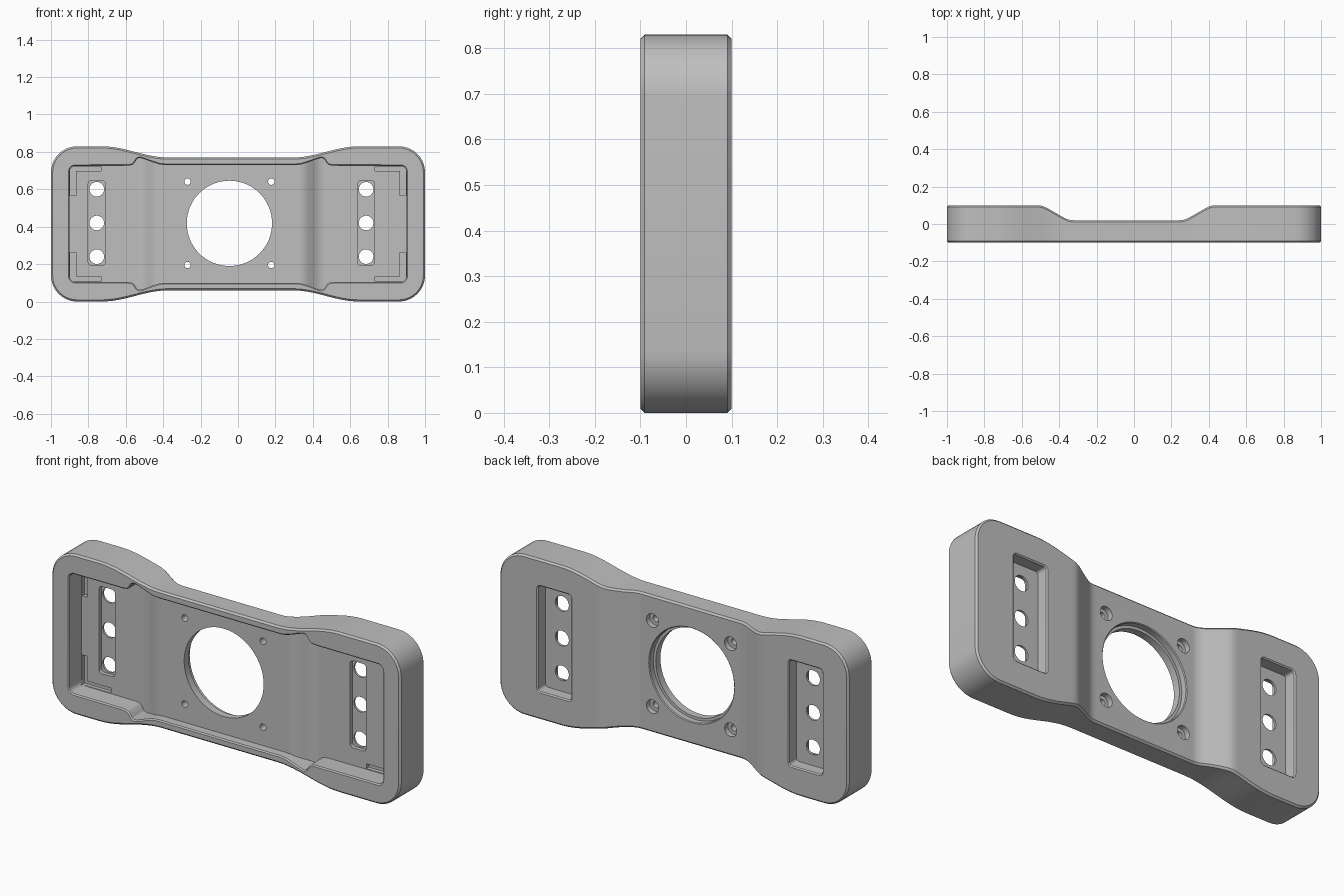
import bpy, bmesh, math

if "Cube" in bpy.data.objects:
    bpy.data.objects.remove(bpy.data.objects["Cube"])

ZC = 0.415      # mid height
MID = -0.04     # symmetry line of the waist


def arc(cx, cz, r, a0, a1, n=10):
    return [(cx + r * math.cos(math.radians(a0 + (a1 - a0) * i / n)),
             cz + r * math.sin(math.radians(a0 + (a1 - a0) * i / n))) for i in range(n + 1)]


def rrect(w, h, r):
    """Upper half of a rounded rectangle, left to right."""
    if r < 1e-4:
        return [(-w, h), (w, h)]
    return arc(-w + r, h - r, r, 180, 90, 6) + arc(w - r, h - r, r, 90, 0, 6)


def circle(r):
    return arc(0, 0, r, 180, 0, 32)


def offset(half, d):
    """Move the half outline outward by d with mitred corners."""
    pts = [(half[0][0], -half[0][1])] + half + [(half[-1][0], -half[-1][1])]
    out = []
    for a, b, c in zip(pts, pts[1:], pts[2:]):
        n = []
        for p, q in ((a, b), (b, c)):
            l = math.hypot(q[0] - p[0], q[1] - p[1])
            n.append((-(q[1] - p[1]) / l, (q[0] - p[0]) / l))
        k = d / max(0.4, 1 + n[0][0] * n[1][0] + n[0][1] * n[1][1])
        out.append((b[0] + k * (n[0][0] + n[1][0]), b[1] + k * (n[0][1] + n[1][1])))
    return out


def refine(half, xs):
    """Add points on the half outline at the given x positions."""
    out = [half[0]]
    for p, q in zip(half, half[1:]):
        for x in sorted(xs):
            if p[0] + 0.003 < x < q[0] - 0.003:
                t = (x - p[0]) / (q[0] - p[0])
                out.append((x, p[1] + t * (q[1] - p[1])))
        out.append(q)
    return out


def ramp(x0, x1, low, high):
    """Depth that is low in the waist and high in the wings, softly rounded."""
    def f(x):
        s = 0
        for k in range(-4, 5):
            d = abs(x + k * 0.006 - MID) - (x0 - MID)
            s += min(1, max(0, d / (x1 - x0)))
        return low + (high - low) * s / 9
    return f


def loft(name, rings, cx=0.0, cz=ZC):
    """Solid from (half outline, y or y function) rings, capped by strips."""
    bm = bmesh.new()
    loops = []
    for half, y in rings:
        fy = y if callable(y) else (lambda x, y=y: y)
        loops.append([bm.verts.new((cx + x, fy(cx + x), cz + h)) for x, h in half] +
                     [bm.verts.new((cx + x, fy(cx + x), cz - h)) for x, h in reversed(half)])
    n = len(loops[0])
    for a, b in zip(loops, loops[1:]):
        for i in range(n):
            j = (i + 1) % n
            bm.faces.new((a[i], a[j], b[j], b[i]))
    for l in (loops[0], loops[-1]):
        for i in range(n // 2 - 1):
            bm.faces.new((l[i], l[i + 1], l[n - 2 - i], l[n - 1 - i]))
    bmesh.ops.remove_doubles(bm, verts=bm.verts, dist=1e-5)
    bmesh.ops.recalc_face_normals(bm, faces=bm.faces)
    me = bpy.data.meshes.new(name)
    bm.to_mesh(me)
    bm.free()
    ob = bpy.data.objects.new(name, me)
    bpy.context.collection.objects.link(ob)
    return ob


def cut(cutter):
    cutter.hide_render = True
    m = body.modifiers.new("cut", 'BOOLEAN')
    m.operation, m.solver, m.object = 'DIFFERENCE', 'EXACT', cutter
    bpy.context.view_layer.objects.active = body
    bpy.ops.object.modifier_apply(modifier=m.name)
    bpy.data.objects.remove(cutter)


def both(side):
    """Right-hand waist points plus their reflection, left to right."""
    return [(2 * MID - x, h) for x, h in reversed(side)] + side


def slope_xs(x0, x1):
    xs = [x0 - 0.03 + (x1 - x0 + 0.06) * i / 16 for i in range(17)]
    return xs + [2 * MID - x for x in xs]


# Body: rounded wings, narrower waist, stepped back, chamfered rims
flare = [(0.29 + 0.36 * i / 12, 0.355 + 0.06 * (1 - math.cos(math.pi * i / 12)) / 2)
         for i in range(13)]
outer = arc(-0.86, 0.275, 0.14, 180, 90) + both(flare) + arc(0.86, 0.275, 0.14, 90, 0)
outer = refine(outer, slope_xs(0.27, 0.41))
back = ramp(0.27, 0.41, 0.02, 0.1)
small = offset(outer, -0.009)
body = loft("bracket_body", [(small, -0.1), (outer, -0.091),
                             (outer, lambda x: back(x) - 0.009), (small, back)])

# Front cavity with a stepped floor and small wall bulges
bulge = [(0.31, 0.315), (0.34, 0.318), (0.38, 0.331), (0.42, 0.346), (0.437, 0.351),
         (0.45, 0.352), (0.46, 0.347), (0.475, 0.324), (0.485, 0.315), (0.51, 0.311)]
inner = arc(-0.87, 0.28, 0.03, 180, 90, 6) + both(bulge) + arc(0.87, 0.28, 0.03, 90, 0, 6)
inner = refine(inner, slope_xs(0.355, 0.435))
floor = ramp(0.355, 0.435, -0.05, 0.005)
cut(loft("cavity_cutter", [(offset(inner, 0.016), -0.11), (inner, -0.094), (inner, floor)]))

# Wing pockets, screw slots and holes
for cx in (-0.755, 0.685):
    cut(loft("back_pocket_cutter", [(rrect(0.095, 0.273, 0.015), 0.037),
                                    (rrect(0.095, 0.273, 0.015), 0.094),
                                    (rrect(0.111, 0.289, 0.031), 0.11)], cx, ZC + 0.003))
    cut(loft("front_slot_cutter", [(rrect(0.046, 0.226, 0.018), -0.02),
                                   (rrect(0.046, 0.226, 0.018), 0.026)], cx, ZC + 0.005))
    for dz in (-0.18, 0, 0.18):
        cut(loft("wing_hole_cutter", [(circle(0.039), 0.01), (circle(0.039), 0.06)],
                 cx, ZC + 0.005 + dz))

# Shallow L-shaped reliefs in the cavity corners
for sx in (-1, 1):
    for sz in (-1, 1):
        for w, h in ((0.082, 0.0125), (0.015, 0.077)):
            cut(loft("corner_relief_cutter", [(rrect(w, h, 0), -0.01), (rrect(w, h, 0), 0.025)],
                     sx * (0.897 - w), ZC + sz * (0.307 - h)))

# Large centre opening with a wider step at the back
cut(loft("opening_cutter", [(circle(0.228), -0.12), (circle(0.228), 0.1)], -0.046, ZC + 0.003))
cut(loft("opening_step_cutter", [(circle(0.242), -0.012), (circle(0.242), 0.016),
                                 (circle(0.256), 0.03)], -0.046, ZC + 0.003))

# Four counterbored screw holes around the opening
for x in (-0.27, 0.178):
    for dz in (-0.22, 0.226):
        cut(loft("screw_hole_cutter", [(circle(0.017), -0.12), (circle(0.017), 0.1)], x, ZC + dz))
        cut(loft("counterbore_cutter", [(circle(0.035), -0.008), (circle(0.035), 0.05)],
                 x, ZC + dz))

# Colour and shading
grey = bpy.data.materials.new("plain_grey")
grey.diffuse_color = (0.52, 0.52, 0.52, 1)
grey.use_nodes = True
grey.node_tree.nodes["Principled BSDF"].inputs["Base Color"].default_value = grey.diffuse_color
body.data.materials.clear()
body.data.materials.append(grey)
for p in body.data.polygons:
    p.material_index = 0
bpy.ops.object.select_all(action='DESELECT')
body.select_set(True)
bpy.context.view_layer.objects.active = body
bpy.ops.object.shade_smooth_by_angle(angle=math.radians(30))
